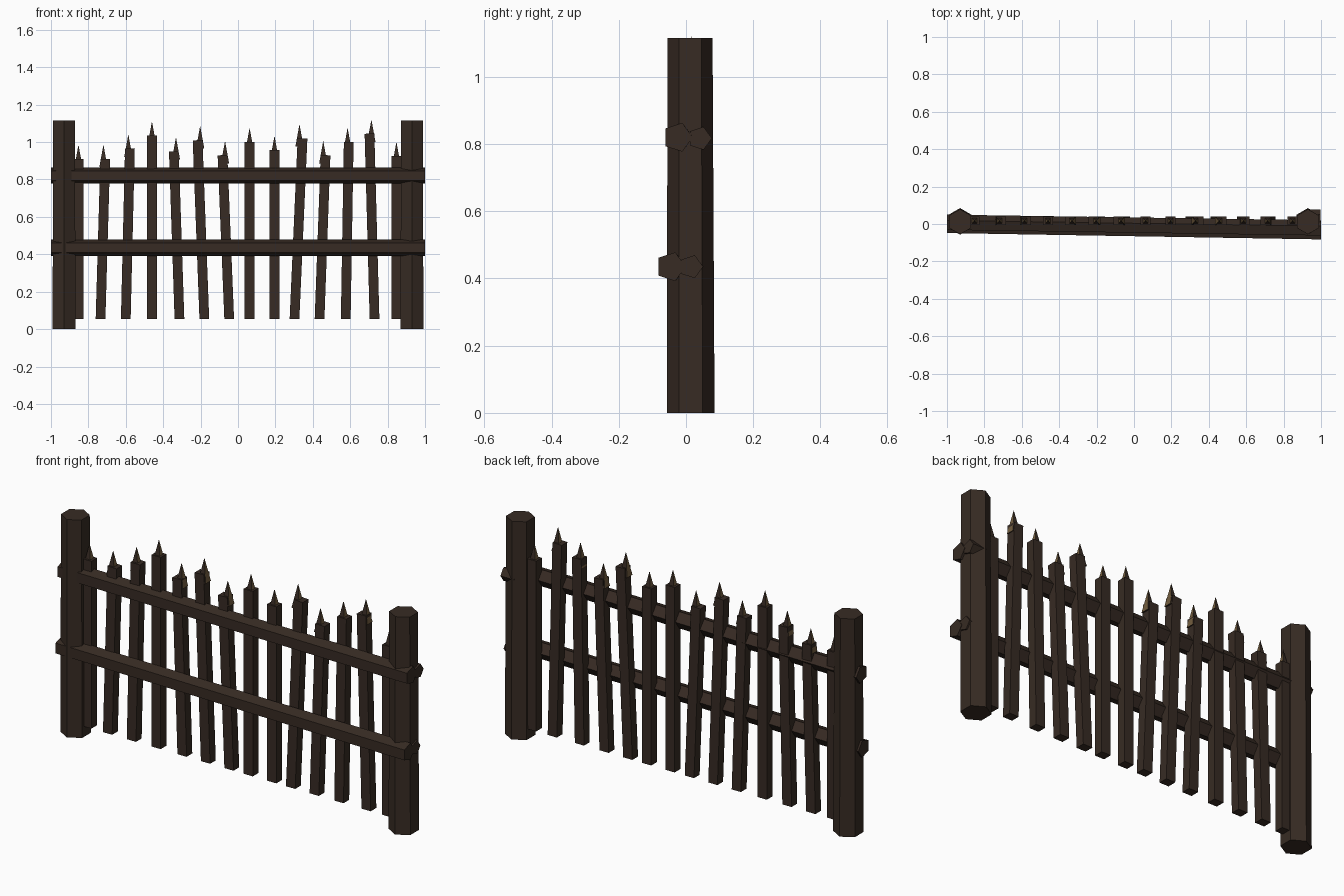
import bpy, bmesh, math
from mathutils import Vector, Matrix

if "Cube" in bpy.data.objects:
    bpy.data.objects.remove(bpy.data.objects["Cube"])


def material(name, rgb):
    m = bpy.data.materials.new(name)
    m.diffuse_color = (*rgb, 1)
    m.use_nodes = True
    m.node_tree.nodes["Principled BSDF"].inputs["Base Color"].default_value = m.diffuse_color
    return m


WOOD = material("dark_wood", (0.038, 0.024, 0.017))
CUT = material("cut_wood", (0.17, 0.11, 0.05))


def add_object(name, bm, mats=(WOOD,)):
    bmesh.ops.recalc_face_normals(bm, faces=bm.faces)
    me = bpy.data.meshes.new(name)
    bm.to_mesh(me)
    bm.free()
    for m in mats:
        me.materials.append(m)
    ob = bpy.data.objects.new(name, me)
    bpy.context.collection.objects.link(ob)
    return ob


def prism(name, start, end, ring_a, ring_b):
    """Closed prism between two rings of offsets."""
    bm = bmesh.new()
    a = [bm.verts.new(Vector(start) + Vector(p)) for p in ring_a]
    b = [bm.verts.new(Vector(end) + Vector(p)) for p in ring_b]
    n = len(a)
    for i in range(n):
        j = (i + 1) % n
        bm.faces.new((a[i], a[j], b[j], b[i]))
    bm.faces.new(a)
    bm.faces.new(b)
    return add_object(name, bm)


def ring_z(n, r):
    return [(r * math.sin(math.tau * i / n), r * math.cos(math.tau * i / n), 0) for i in range(n)]


def ring_x(n, r):
    return [(0, r * math.cos(math.tau * i / n), r * math.sin(math.tau * i / n)) for i in range(n)]


# hexagonal end posts
for side, x in (("left", -0.93), ("right", 0.93)):
    prism(side + "_post", (x, 0.014, 0), (x, 0.012, 1.115), ring_z(6, 0.071), ring_z(6, 0.067))

# five-sided rails, drifting forward toward the right end
pent = ring_x(5, 0.045)
prism("upper_rail", (-1, 0.005, 0.82), (1, -0.025, 0.82), pent, pent)
prism("lower_rail", (-1, -0.012, 0.435), (1, -0.046, 0.435), pent, pent)

# short joining stubs on the right post
stub = ring_x(5, 0.036)
prism("upper_rail_stub", (0.92, 0.041, 0.817), (0.998, 0.041, 0.817), stub, stub)
prism("lower_rail_stub", (0.92, 0.015, 0.435), (0.998, 0.015, 0.435), stub, stub)

# pickets: bottom x, top x, shoulder height
PICKETS = [
    (-0.853, -0.853, 0.91), (-0.735, -0.71, 0.91), (-0.60, -0.578, 0.965),
    (-0.46, -0.46, 1.035), (-0.313, -0.343, 0.95), (-0.18, -0.216, 1.01),
    (-0.047, -0.083, 0.93), (0.062, 0.062, 1.00), (0.195, 0.195, 0.957),
    (0.302, 0.345, 1.02), (0.436, 0.468, 0.93), (0.576, 0.592, 1.0),
    (0.73, 0.703, 1.045), (0.847, 0.847, 0.925),
]


def spike(name, x, z):
    bm = bmesh.new()
    bmesh.ops.create_cone(bm, cap_ends=True, segments=4, radius1=0.031, radius2=0, depth=0.12,
                          matrix=Matrix.Translation((x, 0.017, z)) @ Matrix.Rotation(math.pi / 4, 4, 'Z'))
    bm.normal_update()
    for f in bm.faces:
        f.material_index = 1 if abs(f.normal.x) > 0.7 else 0
    add_object(name, bm, (WOOD, CUT))


for i, (xb, xt, h) in enumerate(PICKETS, 1):
    lean = (xt - xb) / (h - 0.053)
    w, d = 0.026, 0.023
    base = [(s * w, t * d, 0) for s, t in ((-1, -1), (1, -1), (1, 1), (-1, 1))]
    top = [(px, py, -px * lean) for px, py, _ in base]
    prism(f"picket_{i}", (xb, 0.017, 0.053), (xt, 0.017, h), base, top)
    # spike stands upright, slightly behind the lean
    spike(f"picket_tip_{i}", xt - (xt - xb) * 0.38, h + 0.016)
